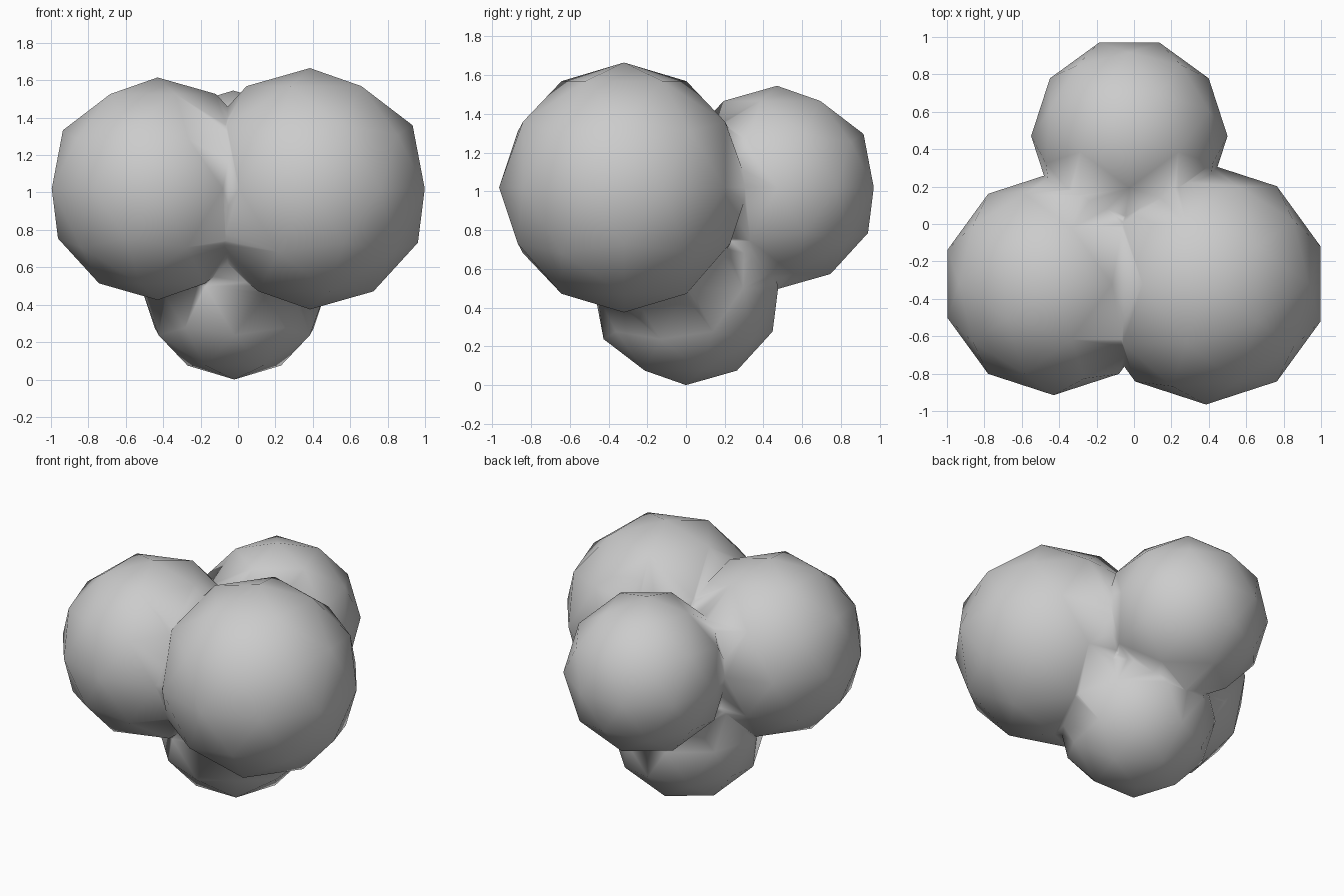
import bpy
import math

if "Cube" in bpy.data.objects:
    bpy.data.objects.remove(bpy.data.objects["Cube"])


def ball(name, radius, location, turn):
    """Low-poly ball, turned about the vertical axis."""
    bpy.ops.mesh.primitive_ico_sphere_add(
        subdivisions=2, radius=radius, location=location,
        rotation=(0, 0, math.radians(turn)))
    obj = bpy.context.object
    obj.name = name
    return obj


# Three upper balls in a triangle and one lower ball
cluster = ball("ball_cluster", 0.645, (0.385, -0.32, 1.02), 180)
others = [
    ball("left_ball", 0.595, (-0.43, -0.32, 1.02), 0),
    ball("back_ball", 0.525, (-0.025, 0.47, 1.02), -90),
    ball("lower_ball", 0.50, (-0.02, 0.0, 0.50), -90),
]

# Fuse the balls into one continuous skin
for other in others:
    mod = cluster.modifiers.new("fuse", 'BOOLEAN')
    mod.operation = 'UNION'
    mod.solver = 'EXACT'
    mod.object = other
    bpy.ops.object.select_all(action='DESELECT')
    bpy.context.view_layer.objects.active = cluster
    cluster.select_set(True)
    bpy.ops.object.modifier_apply(modifier=mod.name)
    bpy.data.objects.remove(other)

# Smooth shading blends across the joins
bpy.ops.object.shade_smooth()
